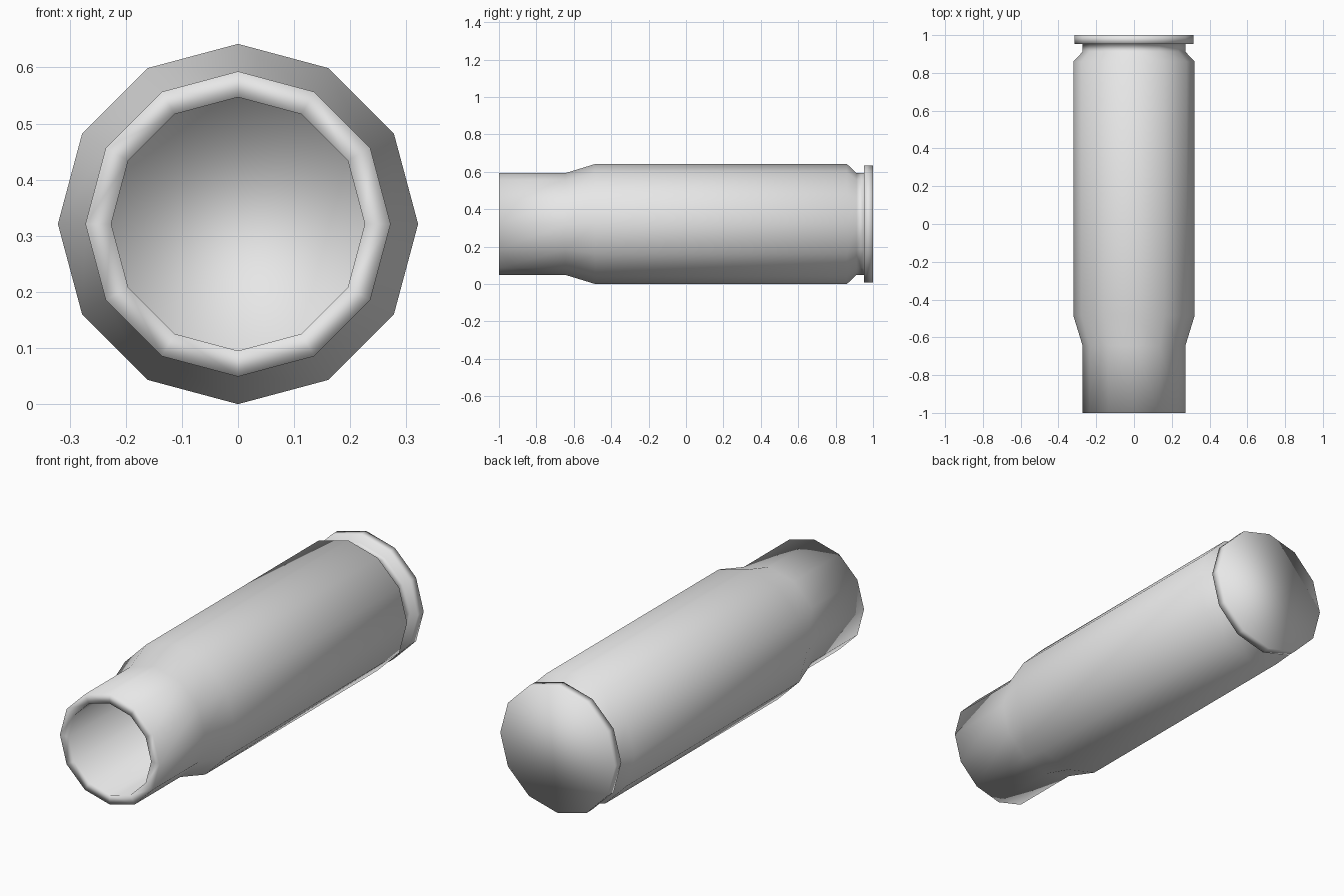
import bpy
import bmesh
from math import cos, sin, pi

cube = bpy.data.objects.get("Cube")
if cube:
    bpy.data.objects.remove(cube, do_unlink=True)

SIDES = 12
RADIUS = 0.321

# Plain grey metal
grey = bpy.data.materials.new("grey_metal")
grey.use_nodes = True
colour = (0.8, 0.8, 0.8, 1.0)
grey.diffuse_color = colour
grey.node_tree.nodes["Principled BSDF"].inputs["Base Color"].default_value = colour

# (radius, y) from the cavity floor, out over the mouth, back to the base
profile = [
    (0.226, 0.86),     # cavity floor
    (0.226, -1.0),     # inner lip
    (0.272, -1.0),     # outer lip
    (0.272, -0.645),   # neck end
    (RADIUS, -0.485),  # shoulder
    (RADIUS, 0.86),    # body end
    (0.272, 0.912),    # chamfer
    (0.272, 0.953),    # groove
    (0.314, 0.953),    # rim front
    (0.314, 1.0),      # rim back
]


def lathe(name, points):
    """Sweep a profile round the y axis and close both ends."""
    bm = bmesh.new()
    rings = []
    for r, y in points:
        angles = [2 * pi * i / SIDES for i in range(SIDES)]
        rings.append([bm.verts.new((r * cos(a), y, RADIUS + r * sin(a))) for a in angles])
    for a, b in zip(rings, rings[1:]):
        for i in range(SIDES):
            j = (i + 1) % SIDES
            bm.faces.new((a[i], a[j], b[j], b[i]))
    bm.faces.new(rings[0])
    bm.faces.new(rings[-1])
    bmesh.ops.recalc_face_normals(bm, faces=bm.faces)
    for face in bm.faces:
        face.smooth = True
    mesh = bpy.data.meshes.new(name)
    bm.to_mesh(mesh)
    bm.free()
    mesh.materials.append(grey)
    obj = bpy.data.objects.new(name, mesh)
    bpy.context.collection.objects.link(obj)
    return obj


lathe("hollow_casing", profile)
